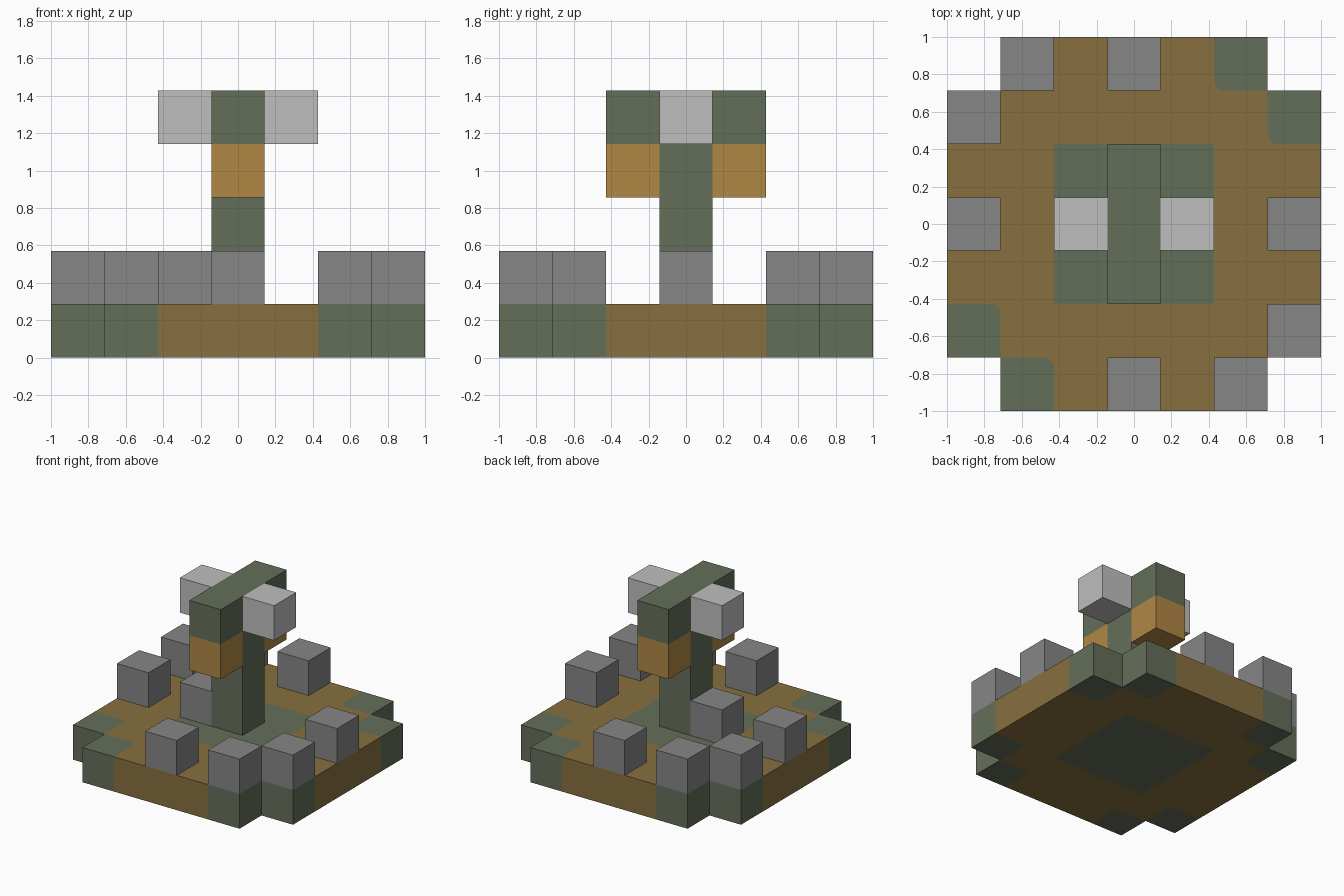
import bpy
import bmesh
from math import cos, sin, pi
from mathutils import Vector

if "Cube" in bpy.data.objects:
    bpy.data.objects.remove(bpy.data.objects["Cube"])

U = 2 / 7  # edge of one block


def material(name, rgb):
    linear = [((c / 255 + 0.055) / 1.055) ** 2.4 for c in rgb] + [1]
    mat = bpy.data.materials.new(name)
    mat.use_nodes = True
    mat.diffuse_color = linear
    mat.node_tree.nodes["Principled BSDF"].inputs["Base Color"].default_value = linear
    return mat


brown = material("earth_brown", (135, 112, 63))
green = material("moss_green", (100, 110, 89))
grey = material("stone_grey", (134, 134, 134))
orange = material("amber_orange", (177, 135, 69))
pale = material("pale_grey", (189, 191, 189))


def add_object(name, bm, mats):
    mesh = bpy.data.meshes.new(name)
    bm.to_mesh(mesh)
    bm.free()
    for mat in mats:
        mesh.materials.append(mat)
    obj = bpy.data.objects.new(name, mesh)
    bpy.context.collection.objects.link(obj)


def block(name, cell, mat, size=(1, 1, 1)):
    """Box whose lowest layer is centred on a grid cell."""
    bm = bmesh.new()
    bmesh.ops.create_cube(bm, size=U)
    bmesh.ops.scale(bm, vec=size, verts=bm.verts)
    x, y, layer = cell
    bmesh.ops.translate(bm, vec=Vector((x, y, layer + size[2] / 2)) * U, verts=bm.verts)
    add_object(name, bm, [mat])


# Base slab: a grid without its corner cells, raised by one block
bm = bmesh.new()
bmesh.ops.create_grid(bm, x_segments=7, y_segments=7, size=1)
corners = [f for f in bm.faces
           if min(abs(c) for c in f.calc_center_median().xy) > 2.5 * U]
bmesh.ops.delete(bm, geom=corners, context="FACES")
raised = bmesh.ops.extrude_face_region(bm, geom=bm.faces[:], use_keep_orig=True)["geom"]
bmesh.ops.translate(bm, vec=(0, 0, U),
                    verts=[g for g in raised if isinstance(g, bmesh.types.BMVert)])
bmesh.ops.recalc_face_normals(bm, faces=bm.faces)

# Green corner cells and centre square; the rest stays brown
patches = []
for f in bm.faces:
    c = f.calc_center_median() - f.normal * U / 2
    i, j = round(c.x / U), round(c.y / U)
    is_corner = sorted((abs(i), abs(j))) == [2, 3]
    f.material_index = int(is_corner or max(abs(i), abs(j)) <= 1)
    if is_corner and abs(f.normal.z) > 0.5:
        patches.append((f, i, j))

# Round the inner corner of each green corner patch
R = 0.055
for face, i, j in patches:
    sx, sy = (1 if i > 0 else -1), (1 if j > 0 else -1)
    centre = Vector((sx * ((abs(i) - 0.5) * U + R), sy * ((abs(j) - 0.5) * U + R),
                     face.calc_center_median().z))
    for angle in (pi / 8, pi / 4, 3 * pi / 8):
        out = Vector((-sx * cos(angle), -sy * sin(angle), 0))
        edge = centre + out * R
        cut = bmesh.ops.bisect_plane(
            bm, geom=[face] + face.edges[:] + face.verts[:], dist=1e-5,
            plane_co=edge, plane_no=out)
        pieces = [g for g in cut["geom"] if isinstance(g, bmesh.types.BMFace)]
        for piece in pieces:
            if (piece.calc_center_median() - edge).dot(out) > 0:
                piece.material_index = 0
            else:
                face = piece
add_object("base_slab", bm, [brown, green])

# Loose stones around the rim, and one beside the post
stones = [(-2, 3), (0, 3), (-3, 2), (-3, 0), (3, 0), (3, -2), (0, -3), (2, -3), (-1, 0)]
for n, (x, y) in enumerate(stones, 1):
    block(f"stone_{n}", (x, y, 1), grey)

# Post with its cross beam
block("post", (0, 0, 1), green, (1, 1, 3))
block("cross_beam", (0, 0, 4), green, (1, 3, 1))

# Hanging lamps under the beam ends, pale blocks at its sides
for side, label in ((-1, "front"), (1, "back")):
    block(f"{label}_lamp", (0, side, 3), orange)
for side, label in ((-1, "right"), (1, "left")):
    block(f"{label}_side_block", (side, 0, 4), pale)
